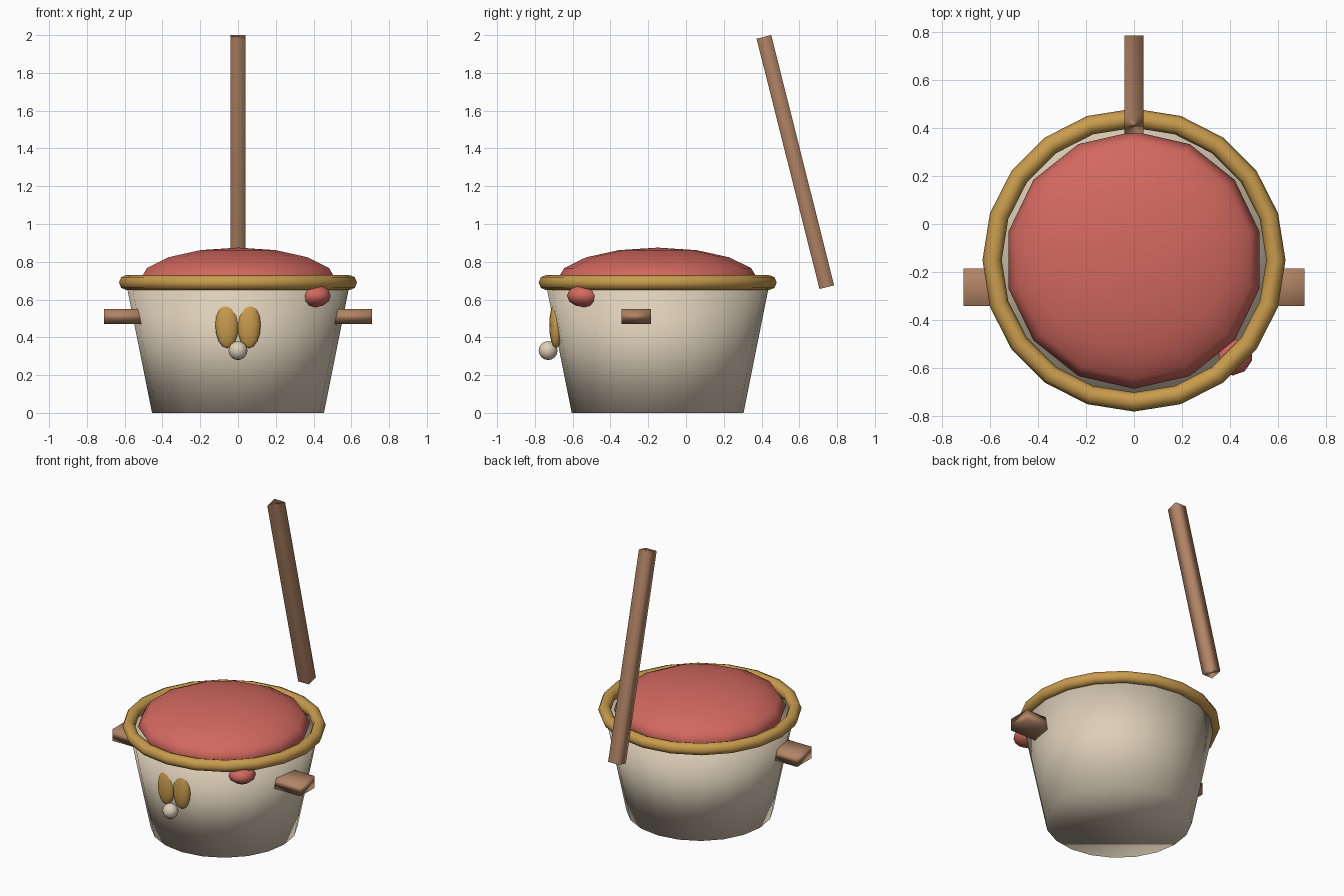
import bpy, math

if "Cube" in bpy.data.objects:
    bpy.data.objects.remove(bpy.data.objects["Cube"])

CY = -0.15  # y of the pot axis


def material(name, rgb):
    m = bpy.data.materials.new(name)
    m.diffuse_color = (*rgb, 1)
    m.use_nodes = True
    m.node_tree.nodes["Principled BSDF"].inputs["Base Color"].default_value = m.diffuse_color
    return m


cream = material("cream", (0.72, 0.62, 0.48))
red = material("red", (0.65, 0.14, 0.115))
gold = material("gold", (0.58, 0.33, 0.075))
wood = material("wood", (0.44, 0.23, 0.13))


def finish(name, mat):
    ob = bpy.context.object
    ob.name = name
    ob.data.materials.append(mat)
    bpy.ops.object.shade_smooth()
    return ob


def ellipsoid(name, loc, radii, mat, segments=14, rings=8):
    bpy.ops.mesh.primitive_uv_sphere_add(segments=segments, ring_count=rings, radius=1, location=loc)
    bpy.context.object.scale = radii
    return finish(name, mat)


def box(name, loc, size, mat, tilt=0):
    bpy.ops.mesh.primitive_cube_add(size=1, location=loc, rotation=(tilt, 0, 0))
    bpy.context.object.scale = size
    return finish(name, mat)


# Tapered pot
bpy.ops.mesh.primitive_cone_add(vertices=20, radius1=0.455, radius2=0.587, depth=0.66,
                                location=(0, CY, 0.33))
finish("pot", cream)

# Rounded rim
bpy.ops.mesh.primitive_torus_add(major_segments=20, minor_segments=8, major_radius=0.59,
                                 minor_radius=0.04, location=(0, CY, 0.69))
finish("rim", gold)

# Domed filling and the drip below the rim
ellipsoid("filling", (0, CY, 0.70), (0.535, 0.535, 0.175), red)
ellipsoid("drip", (0.41, -0.54, 0.62), (0.085, 0.09, 0.06), red, 10, 6)

# Side handles
for side, label in ((-1, "left"), (1, "right")):
    box(label + "_handle", (side * 0.605, -0.263, 0.51), (0.21, 0.155, 0.08), wood)

# Front ornament with two lobes and a bead
for side, label in ((-1, "left"), (1, "right")):
    ellipsoid(label + "_lobe", (side * 0.058, -0.688, 0.465), (0.062, 0.036, 0.122), gold, 12, 8)
ellipsoid("bead", (0, -0.73, 0.33), (0.05, 0.05, 0.05), cream, 12, 8)

# Leaning stick behind the pot
box("stick", (0, 0.579, 1.328), (0.08, 0.08, 1.366), wood, math.atan2(0.333, 1.325))
